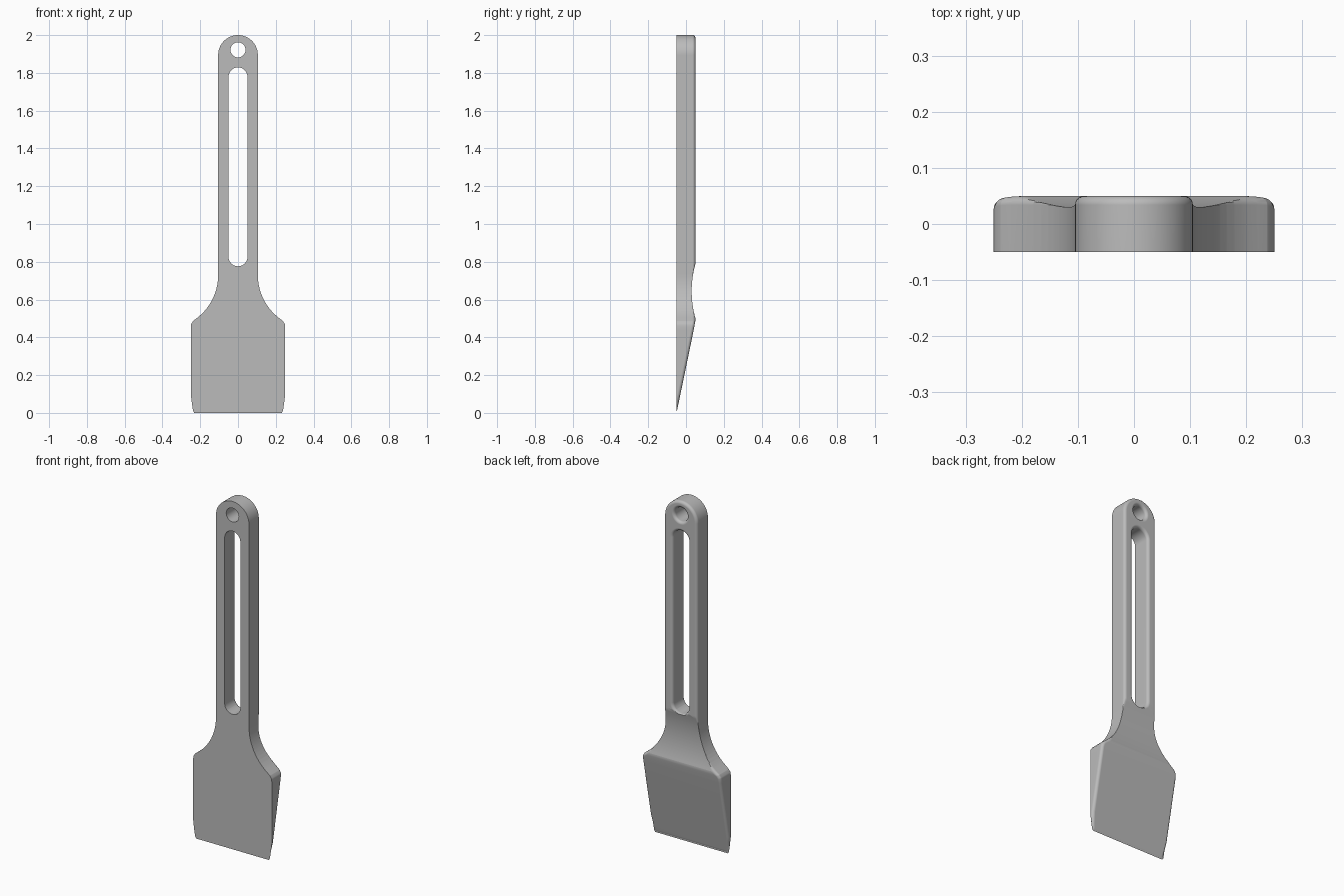
import bpy, bmesh
from math import sin, cos, pi, radians

if "Cube" in bpy.data.objects:
    bpy.data.objects.remove(bpy.data.objects["Cube"], do_unlink=True)

HALF = 0.05     # half thickness
ROUND = 0.016   # rounding of the back edges
HANDLE = 0.105  # half width of the handle
BLADE = 0.25    # half width of the blade

grey = bpy.data.materials.new("plain grey")
grey.use_nodes = True
grey.diffuse_color = (0.5, 0.5, 0.5, 1)
grey.node_tree.nodes["Principled BSDF"].inputs["Base Color"].default_value = (0.5, 0.5, 0.5, 1)


def arc(cx, cz, r, start, end, steps):
    angles = [radians(start + (end - start) * i / steps) for i in range(steps + 1)]
    return [(cx + r * cos(a), cz + r * sin(a)) for a in angles]


def add_object(name, bm):
    bmesh.ops.recalc_face_normals(bm, faces=bm.faces[:])
    mesh = bpy.data.meshes.new(name)
    bm.to_mesh(mesh)
    bm.free()
    obj = bpy.data.objects.new(name, mesh)
    bpy.context.collection.objects.link(obj)
    mesh.materials.append(grey)
    return obj


def hole_cutter(name, low, high, radius):
    """Rounded slot that flares out towards the back."""
    rings = [(-2 * HALF, 0)]
    for i in range(6):
        a = i * pi / 10
        rings.append((HALF - ROUND + ROUND * sin(a), ROUND * (1 - cos(a))))
    rings.append((2 * HALF, ROUND))
    bm = bmesh.new()
    loops = []
    for y, grow in rings:
        r = radius + grow
        top, bottom = arc(0, high, r, 0, 180, 16), arc(0, low, r, 180, 360, 16)
        points = top + bottom if high > low else top[:-1] + bottom[:-1]
        loops.append([bm.verts.new((x, y, z)) for x, z in points])
    for a, b in zip(loops, loops[1:]):
        for i in range(len(a)):
            j = (i + 1) % len(a)
            bm.faces.new((a[i], a[j], b[j], b[i]))
    bm.faces.new(loops[0])
    bm.faces.new(loops[-1])
    cutter = add_object(name, bm)
    cutter.hide_render = True
    return cutter


# Right half of the outline, from the blade tip up to the crown
neck = arc(HANDLE + 0.287, 0.73, 0.287, 233, 180, 14)
half = [(0.232, 0), (0.238, 0.012), (0.244, 0.05), (BLADE, 0.1),
        (BLADE, 0.455), (0.247, 0.473), (0.237, 0.487)]
half += neck + arc(0, 2 - HANDLE, HANDLE, 0, 90, 14)
outline = half + [(-x, z) for x, z in reversed(half[:-1])]

# Slab with rounded back edges
bm = bmesh.new()
face = bm.faces.new([bm.verts.new((x, -HALF, z)) for x, z in outline])
ext = bmesh.ops.extrude_face_region(bm, geom=[face], use_keep_orig=True)
back_verts = [v for v in ext["geom"] if isinstance(v, bmesh.types.BMVert)]
bmesh.ops.translate(bm, verts=back_verts, vec=(0, 2 * HALF, 0))
bmesh.ops.recalc_face_normals(bm, faces=bm.faces[:])
rim = [e for e in bm.edges if all(v.co.y > 0 for v in e.verts)]
bmesh.ops.bevel(bm, geom=rim, offset=ROUND, segments=5, profile=0.5,
                affect='EDGES', clamp_overlap=False)
spatula = add_object("spatula_body", bm)

# Hanging hole and long grip slot
bpy.context.view_layer.objects.active = spatula
spatula.select_set(True)
for cutter in (hole_cutter("hanging_hole_cutter", 1.922, 1.922, 0.04),
               hole_cutter("grip_slot_cutter", 0.826, 1.779, 0.05)):
    mod = spatula.modifiers.new("hole", 'BOOLEAN')
    mod.object = cutter
    mod.operation = 'DIFFERENCE'
    mod.solver = 'EXACT'
    bpy.ops.object.modifier_apply(modifier=mod.name)
    bpy.data.objects.remove(cutter, do_unlink=True)


# Shape of the back: blade wedge, soft shoulder, thumb scoop
SHOULDER, SCOOP_TOP = 0.5, 0.79
WEDGE = [(0, -HALF), (0.44, 0.041), (0.465, 0.0455), (0.485, 0.049), (SHOULDER, HALF)]


def back_height(z):
    if z >= SHOULDER:
        mid, reach = (SHOULDER + SCOOP_TOP) / 2, (SCOOP_TOP - SHOULDER) / 2
        return HALF - 0.02 * max(0, 1 - ((z - mid) / reach) ** 2)
    for (z0, y0), (z1, y1) in zip(WEDGE, WEDGE[1:]):
        if z <= z1:
            return y0 + (y1 - y0) * (z - z0) / (z1 - z0)


bm = bmesh.new()
bm.from_mesh(spatula.data)
levels = [0.04, 0.075, 0.2, 0.32] + [z for z, y in WEDGE[1:]]
levels += [SHOULDER + (SCOOP_TOP - SHOULDER) * i / 16 for i in range(1, 17)]
for z in levels:
    bmesh.ops.bisect_plane(bm, geom=bm.verts[:] + bm.edges[:] + bm.faces[:],
                           dist=1e-5, plane_co=(0, 0, z), plane_no=(0, 0, 1))
for v in bm.verts:
    if v.co.y > -HALF + 1e-4:
        y = back_height(max(0, v.co.z))
        if v.co.z < SHOULDER:
            v.co.y = max(-HALF, v.co.y + y - HALF)
        else:
            v.co.y = min(v.co.y, y)
bmesh.ops.remove_doubles(bm, verts=bm.verts[:], dist=1e-4)
bmesh.ops.recalc_face_normals(bm, faces=bm.faces[:])
bm.to_mesh(spatula.data)
bm.free()

# One plain material, soft shading with crisp front edges
spatula.data.materials.clear()
spatula.data.materials.append(grey)
for p in spatula.data.polygons:
    p.material_index = 0
bpy.ops.object.shade_smooth_by_angle(angle=radians(30))
weighted = spatula.modifiers.new("even_shading", 'WEIGHTED_NORMAL')
weighted.keep_sharp = True
